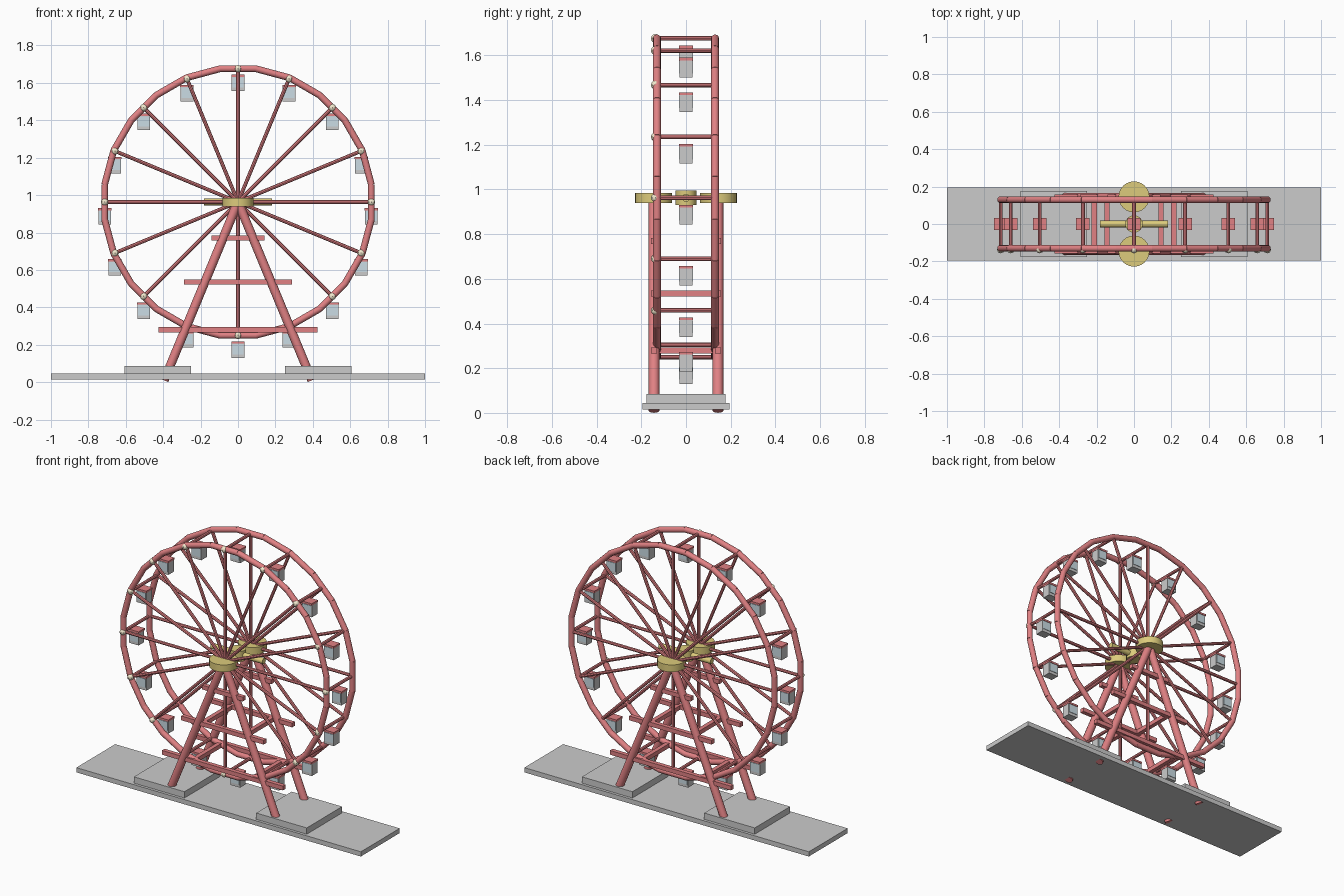
import bpy, bmesh
from math import sin, cos, pi, radians
from mathutils import Vector, Matrix

if "Cube" in bpy.data.objects:
    bpy.data.objects.remove(bpy.data.objects["Cube"])

HUB_Z = 0.963      # wheel centre height
R = 0.713          # rim radius
RIM_Y = 0.13       # rim offset from the middle
LEG_Y = 0.143      # support frame offset


def material(name, rgb):
    m = bpy.data.materials.new(name)
    m.diffuse_color = (*rgb, 1)
    m.use_nodes = True
    m.node_tree.nodes["Principled BSDF"].inputs["Base Color"].default_value = m.diffuse_color
    return m


RED = material("red paint", (0.75, 0.22, 0.23))
GOLD = material("gold paint", (0.72, 0.6, 0.2))
CREAM = material("cream bulb", (0.9, 0.82, 0.62))
GLASS = material("pale glass", (0.6, 0.72, 0.78))


def rod(bm, a, b, r, sides=12):
    a, b = Vector(a), Vector(b)
    d = b - a
    mat = Matrix.Translation((a + b) / 2) @ d.to_track_quat('Z', 'Y').to_matrix().to_4x4()
    bmesh.ops.create_cone(bm, cap_ends=True, segments=sides, radius1=r, radius2=r,
                          depth=d.length, matrix=mat)


def box(bm, centre, size):
    bmesh.ops.create_cube(bm, size=1, matrix=Matrix.Translation(centre) @ Matrix.Diagonal((*size, 1)))


def finish(bm, name, mat=None, smooth=False):
    me = bpy.data.meshes.new(name)
    bm.to_mesh(me)
    bm.free()
    ob = bpy.data.objects.new(name, me)
    bpy.context.collection.objects.link(ob)
    if mat:
        me.materials.append(mat)
    if smooth:
        bpy.ops.object.select_all(action='DESELECT')
        ob.select_set(True)
        bpy.context.view_layer.objects.active = ob
        bpy.ops.object.shade_smooth_by_angle(angle=radians(35))
    return ob


def on_wheel(angle, y, r=R):
    return Vector((r * sin(angle), y, HUB_Z + r * cos(angle)))


seats = [i * pi / 8 for i in range(16)]

# Ground plate and two footing pads
bm = bmesh.new()
box(bm, (0, 0, 0.03), (2, 0.39, 0.03))
finish(bm, "base_plate")
bm = bmesh.new()
for s in (-1, 1):
    box(bm, (s * 0.43, 0, 0.064), (0.355, 0.355, 0.042))
finish(bm, "footing_pads")

# Slanted legs
bm = bmesh.new()
for sx in (-1, 1):
    for sy in (-1, 1):
        rod(bm, (sx * 0.395, sy * LEG_Y, 0.0095), (0, sy * LEG_Y, HUB_Z), 0.024)
finish(bm, "support_legs", RED, True)

# Horizontal braces, with cross ties on the lower two levels
bm = bmesh.new()
for z, half, tied in ((0.28, 0.425, True), (0.535, 0.29, True), (0.77, 0.143, False)):
    for s in (-1, 1):
        box(bm, (0, s * LEG_Y, z), (2 * half, 0.027, 0.027))
        if tied:
            box(bm, (s * half / 2, 0, z), (0.027, 2 * LEG_Y, 0.027))
finish(bm, "support_braces", RED)

# Rims made of 24 straight tubes each
bm = bmesh.new()
half_len = R * sin(pi / 24) * 1.02
for y in (-RIM_Y, RIM_Y):
    for i in range(24):
        t = i * pi / 12
        c = on_wheel(t, y)
        d = Vector((cos(t), 0, -sin(t))) * half_len
        rod(bm, c - d, c + d, 0.018)
finish(bm, "wheel_rims", RED, True)

# Spokes and the cross bars that carry the cabins
bm = bmesh.new()
for t in seats:
    for y in (-RIM_Y, RIM_Y):
        rod(bm, (0, y, HUB_Z), on_wheel(t, y), 0.01, 8)
finish(bm, "wheel_spokes", RED, True)
bm = bmesh.new()
for t in seats:
    rod(bm, on_wheel(t, -RIM_Y), on_wheel(t, RIM_Y), 0.01, 8)
finish(bm, "cabin_bars", RED, True)

# Hub discs, axle and centre drum
bm = bmesh.new()
for s in (-1, 1):
    rod(bm, (0, s * 0.145, 0.939), (0, s * 0.145, 0.984), 0.083, 24)
finish(bm, "hub_discs", GOLD, True)
bm = bmesh.new()
rod(bm, (-0.183, 0, HUB_Z), (0.183, 0, HUB_Z), 0.018)
finish(bm, "axle", GOLD, True)
bm = bmesh.new()
rod(bm, (0, 0, HUB_Z - 0.033), (0, 0, HUB_Z + 0.033), 0.047, 16)
finish(bm, "centre_drum", GOLD, True)

# Bulbs on the front rim
bm = bmesh.new()
for t in seats:
    bmesh.ops.create_uvsphere(bm, u_segments=8, v_segments=6, radius=0.02,
                              matrix=Matrix.Translation(on_wheel(t, -0.137)))
finish(bm, "rim_bulbs", CREAM, True)

# Hanging cabins: body, roof and front/back windows
body, roof, window = bmesh.new(), bmesh.new(), bmesh.new()
for t in seats:
    p = on_wheel(t, 0)
    box(body, p + Vector((0, 0, -0.081)), (0.068, 0.056, 0.078))
    box(roof, p + Vector((0, 0, -0.038)), (0.072, 0.062, 0.012))
    for s in (-1, 1):
        box(window, p + Vector((0, s * 0.028, -0.074)), (0.06, 0.006, 0.055))
finish(body, "cabin_bodies")
finish(roof, "cabin_roofs", RED)
finish(window, "cabin_windows", GLASS)
